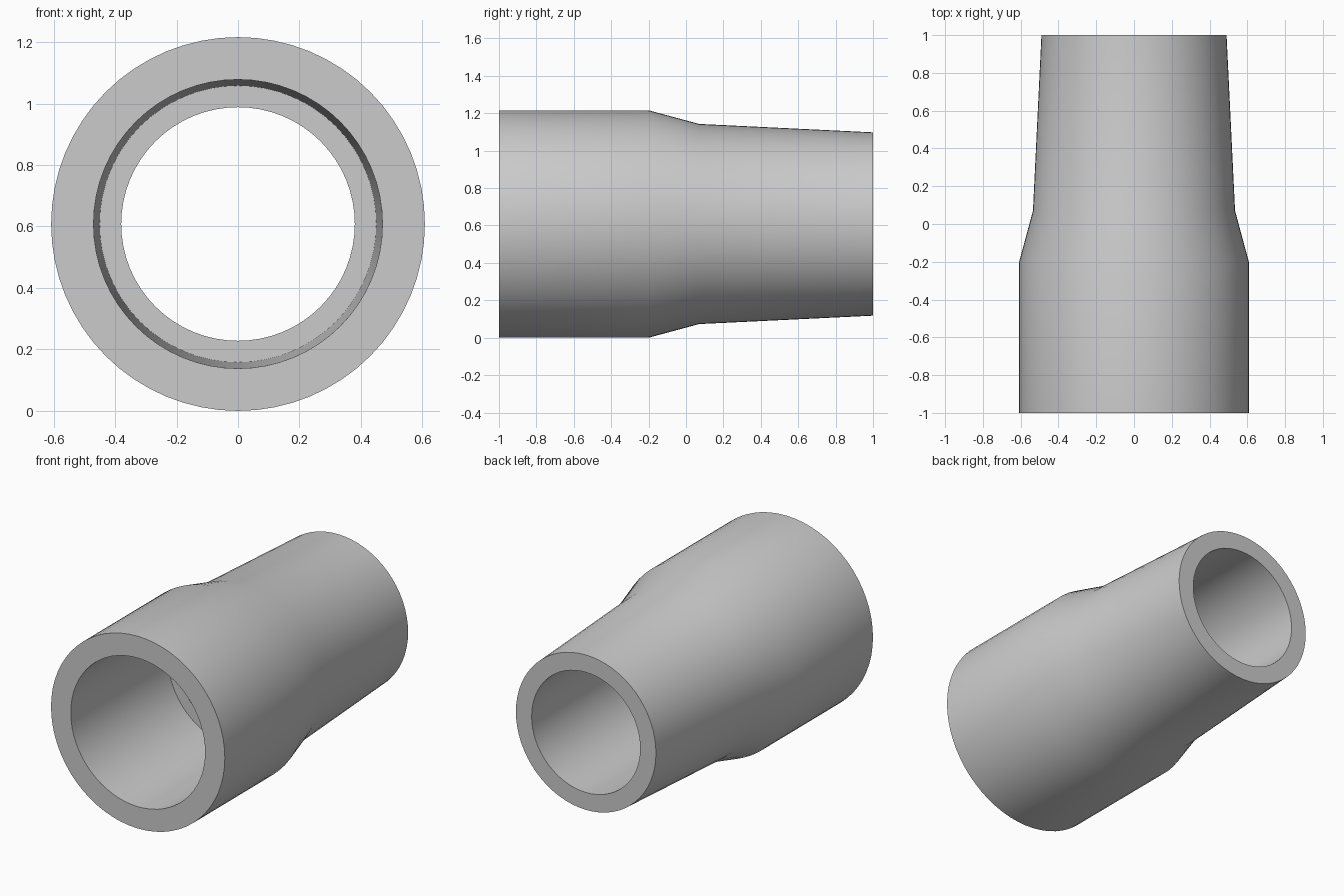
import bpy
import bmesh
import math
from mathutils import Matrix, Vector

cube = bpy.data.objects.get("Cube")
if cube:
    bpy.data.objects.remove(cube, do_unlink=True)

SEGMENTS = 64
AXIS_HEIGHT = 0.608

# Plain grey plastic
grey = bpy.data.materials.new("plain grey")
grey.use_nodes = True
colour = (0.6, 0.6, 0.6, 1)
grey.diffuse_color = colour
grey.node_tree.nodes["Principled BSDF"].inputs["Base Color"].default_value = colour

# Closed wall section as (radius, y): stepped outside, then the bore and socket
section = [
    (0.608, -1), (0.608, -0.2), (0.535, 0.07), (0.49, 1),
    (0.38, 1), (0.38, -0.06), (0.45, -0.06), (0.47, -1),
]

# Revolve the section around the pipe axis
bm = bmesh.new()
rings = []
for i in range(SEGMENTS):
    turn = Matrix.Rotation(math.tau * i / SEGMENTS, 3, 'Y')
    rings.append([bm.verts.new(turn @ Vector((r, y, 0))) for r, y in section])
for i, ring in enumerate(rings):
    following = rings[(i + 1) % SEGMENTS]
    for j in range(len(section)):
        k = (j + 1) % len(section)
        bm.faces.new((ring[j], ring[k], following[k], following[j]))
bmesh.ops.recalc_face_normals(bm, faces=bm.faces)

mesh = bpy.data.meshes.new("reducer_pipe")
bm.to_mesh(mesh)
bm.free()
mesh.materials.append(grey)
pipe = bpy.data.objects.new("reducer_pipe", mesh)
pipe.location.z = AXIS_HEIGHT
bpy.context.collection.objects.link(pipe)

# Smooth walls with crisp rims
bpy.ops.object.select_all(action='DESELECT')
pipe.select_set(True)
bpy.context.view_layer.objects.active = pipe
bpy.ops.object.shade_smooth_by_angle(angle=math.radians(30))
